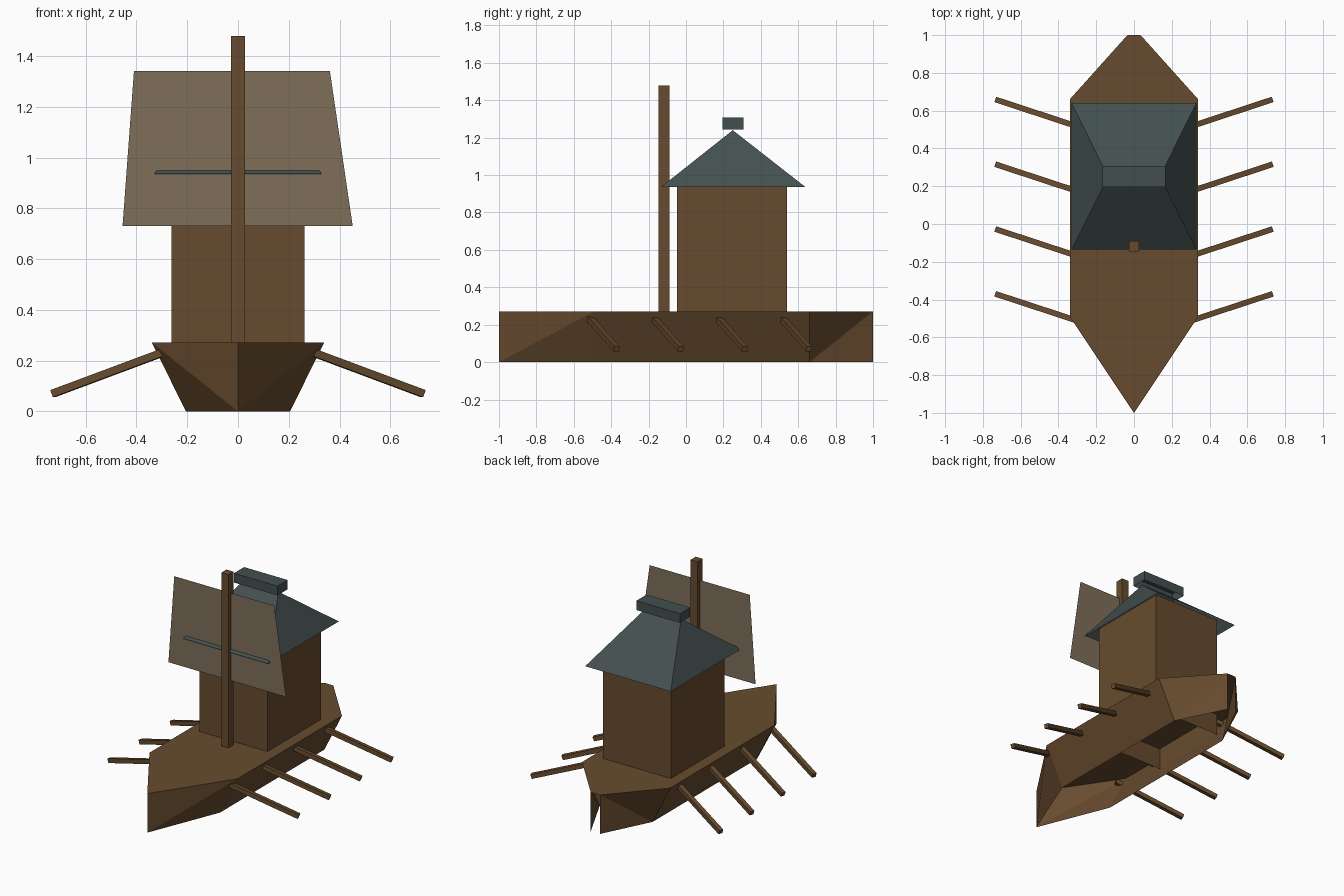
import bpy, bmesh
from mathutils import Vector

if "Cube" in bpy.data.objects:
    bpy.data.objects.remove(bpy.data.objects["Cube"])


def material(name, rgb):
    m = bpy.data.materials.new(name)
    lin = [((c / 255 + 0.055) / 1.055) ** 2.4 for c in rgb]
    m.diffuse_color = (*lin, 1)
    m.use_nodes = True
    m.node_tree.nodes["Principled BSDF"].inputs["Base Color"].default_value = m.diffuse_color
    return m


WOOD = material("brown wood", (103, 75, 46))
SLATE = material("dark slate", (67, 79, 79))
CANVAS = material("faded canvas", (126, 110, 89))


def mesh_object(name, verts, faces, mat):
    me = bpy.data.meshes.new(name)
    me.from_pydata(verts, [], faces)
    me.materials.append(mat)
    bm = bmesh.new()
    bm.from_mesh(me)
    bmesh.ops.recalc_face_normals(bm, faces=bm.faces)
    bm.to_mesh(me)
    bm.free()
    ob = bpy.data.objects.new(name, me)
    bpy.context.collection.objects.link(ob)
    return ob


def box(name, lo, hi, mat, open_bottom=False):
    verts = [(x, y, z) for z in (lo[2], hi[2])
             for x, y in ((lo[0], lo[1]), (hi[0], lo[1]), (hi[0], hi[1]), (lo[0], hi[1]))]
    faces = [(i, (i + 1) % 4, 4 + (i + 1) % 4, 4 + i) for i in range(4)] + [(4, 5, 6, 7)]
    if not open_bottom:
        faces.append((3, 2, 1, 0))
    return mesh_object(name, verts, faces, mat)


# hull: deck with flaring sides, open underneath and at the stern
DECK = 0.272
top = [(0, -1), (0.34, -0.49), (0.34, 0.66), (0.035, 1)]
low = [(0, -1), (0.205, -0.49), (0.205, 0.66), (0.035, 1)]
verts, faces = [], []
for s in (1, -1):
    b = len(verts)
    verts += [(s * x, y, DECK) for x, y in top] + [(s * x, y, 0) for x, y in low]
    side = [(0, 4, 1), (4, 5, 1), (1, 5, 6, 2), (2, 6, 3), (6, 7, 3)]
    faces += [tuple(b + i for i in (f if s > 0 else f[::-1])) for f in side]
faces.append((0, 1, 2, 3, 11, 10, 9))
hull = mesh_object("hull", verts, faces, WOOD)
bm = bmesh.new()
bm.from_mesh(hull.data)
bmesh.ops.remove_doubles(bm, verts=bm.verts, dist=0.0005)
bmesh.ops.recalc_face_normals(bm, faces=bm.faces)
bm.to_mesh(hull.data)
bm.free()

# cabin and mast
box("cabin", (-0.262, -0.048, 0.12), (0.262, 0.54, 0.99), WOOD, open_bottom=True)
box("mast", (-0.027, -0.146, DECK), (0.027, -0.089, 1.48), WOOD)

# hipped roof with a ridge cap
mesh_object("roof",
            [(-0.33, -0.135, 0.935), (0.33, -0.135, 0.935), (0.33, 0.64, 0.935),
             (-0.33, 0.64, 0.935), (-0.137, 0.25, 1.24), (0.137, 0.25, 1.24)],
            [(0, 1, 5, 4), (1, 2, 5), (2, 3, 4, 5), (3, 0, 4)], SLATE)
box("ridge_cap", (-0.168, 0.195, 1.243), (0.168, 0.307, 1.308), SLATE, open_bottom=True)

# sail sheet through the mast
mesh_object("sail", [(-0.455, -0.117, 0.73), (0.452, -0.117, 0.73),
                     (0.362, -0.117, 1.342), (-0.41, -0.117, 1.342)], [(0, 1, 2, 3)], CANVAS)

# oars, four on each side, swept back and down
for i in range(4):
    for s, label in ((1, "right"), (-1, "left")):
        dy = -0.343 * i
        a, c = Vector((s * 0.28, 0.51 + dy, 0.238)), Vector((s * 0.73, 0.658 + dy, 0.07))
        ob = box(f"oar_{label}_{i + 1}", (-0.015, -0.015, 0), (0.015, 0.015, (c - a).length), WOOD)
        ob.rotation_euler = (c - a).to_track_quat('Z', 'Y').to_euler()
        ob.location = a
